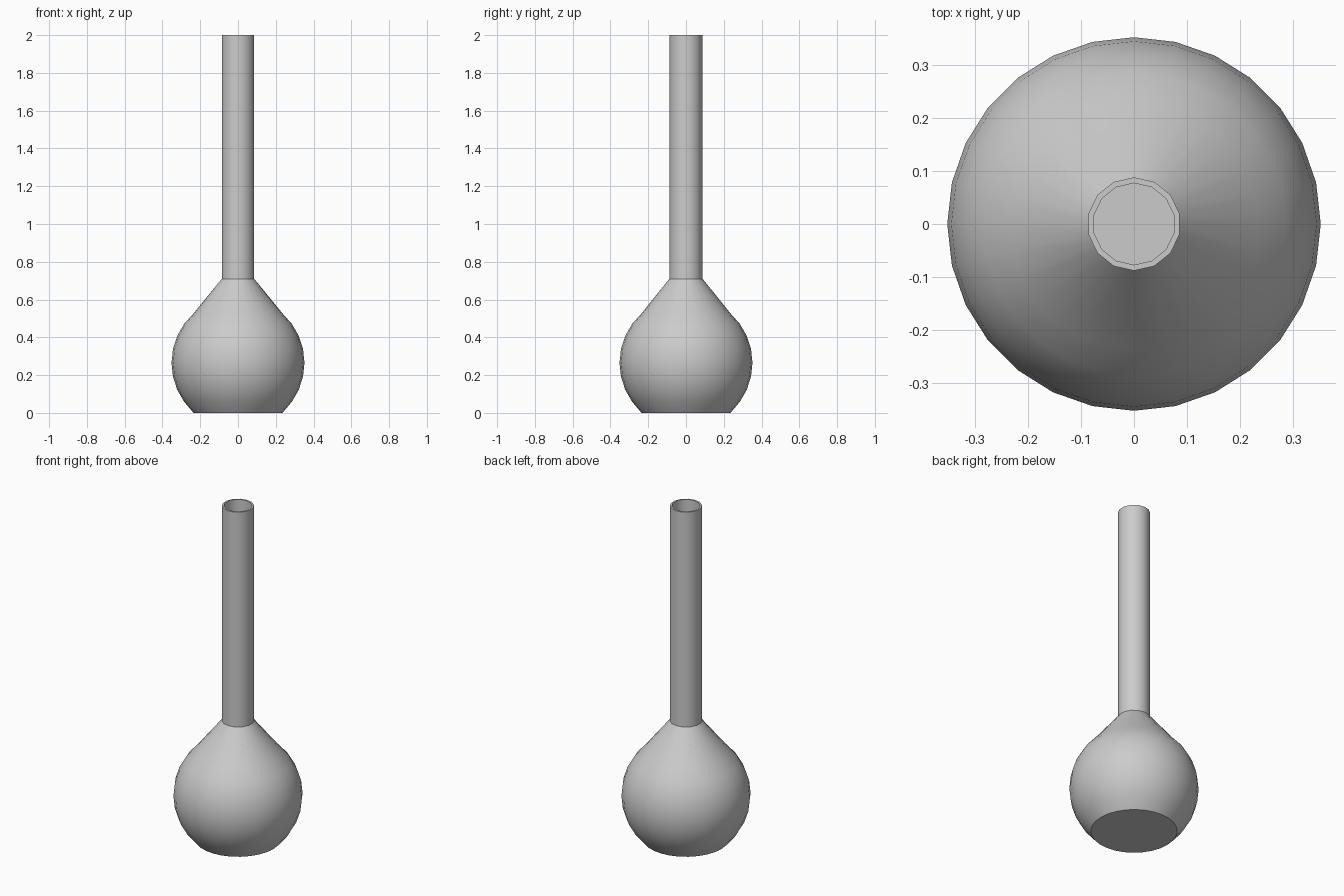
import bpy
import bmesh
from math import sin, cos, pi, radians

if "Cube" in bpy.data.objects:
    bpy.data.objects.remove(bpy.data.objects["Cube"], do_unlink=True)

NECK_R, BULB_R, WALL = 0.088, 0.352, 0.011
CENTRE_Z, JOINT_Z, HEIGHT = 0.265, 0.71, 2.0
SIDES = 14

grey = bpy.data.materials.new("plain_grey")
grey.use_nodes = True
colour = (0.6, 0.6, 0.6, 1)
grey.diffuse_color = colour
grey.node_tree.nodes["Principled BSDF"].inputs["Base Color"].default_value = colour


def lathe(name, profile, sides, flat_z=None):
    """Turn an (r, z) profile; rings at flat_z follow the neck's polygon."""
    bm = bmesh.new()
    rings = []
    for r, z in profile:
        if r == 0:
            rings.append([bm.verts.new((0, 0, z))] * sides)
            continue
        ring = []
        for i in range(sides):
            a = pi / 2 + 2 * pi * i / sides
            k = cos(pi / SIDES) if z == flat_z and i % 2 else 1
            ring.append(bm.verts.new((r * k * cos(a), r * k * sin(a), z)))
        rings.append(ring)
    for low, high in zip(rings, rings[1:]):
        for i in range(sides):
            j = (i + 1) % sides
            corners = dict.fromkeys((low[i], low[j], high[j], high[i]))
            bm.faces.new(list(corners))
    mesh = bpy.data.meshes.new(name)
    bm.to_mesh(mesh)
    bm.free()
    mesh.materials.append(grey)
    obj = bpy.data.objects.new(name, mesh)
    bpy.context.collection.objects.link(obj)
    bpy.ops.object.select_all(action="DESELECT")
    obj.select_set(True)
    bpy.context.view_layer.objects.active = obj
    bpy.ops.object.shade_smooth_by_angle(angle=radians(30))
    return obj


def bulb_arc(radius, base):
    """Round side of the bulb, its lowest ring set on the base height."""
    arc = [(radius * cos(radians(t)), CENTRE_Z + radius * sin(radians(t)))
           for t in range(-48, 49, 12)]
    arc[0] = (arc[0][0], base)
    return arc


# Hollow bulb: flat base, round side and shoulder, then the inner wall
outer = [(0, 0)] + bulb_arc(BULB_R, 0) + [(NECK_R, JOINT_Z)]
inner = [(0, WALL)] + bulb_arc(BULB_R - WALL, WALL) + [(NECK_R - WALL, JOINT_Z)]
lathe("bulb", outer + inner[::-1], SIDES * 2, JOINT_Z)

# Open tube neck with a thin rim
lathe("neck", [(NECK_R, JOINT_Z), (NECK_R, HEIGHT),
               (NECK_R - WALL, HEIGHT), (NECK_R - WALL, JOINT_Z)], SIDES)
